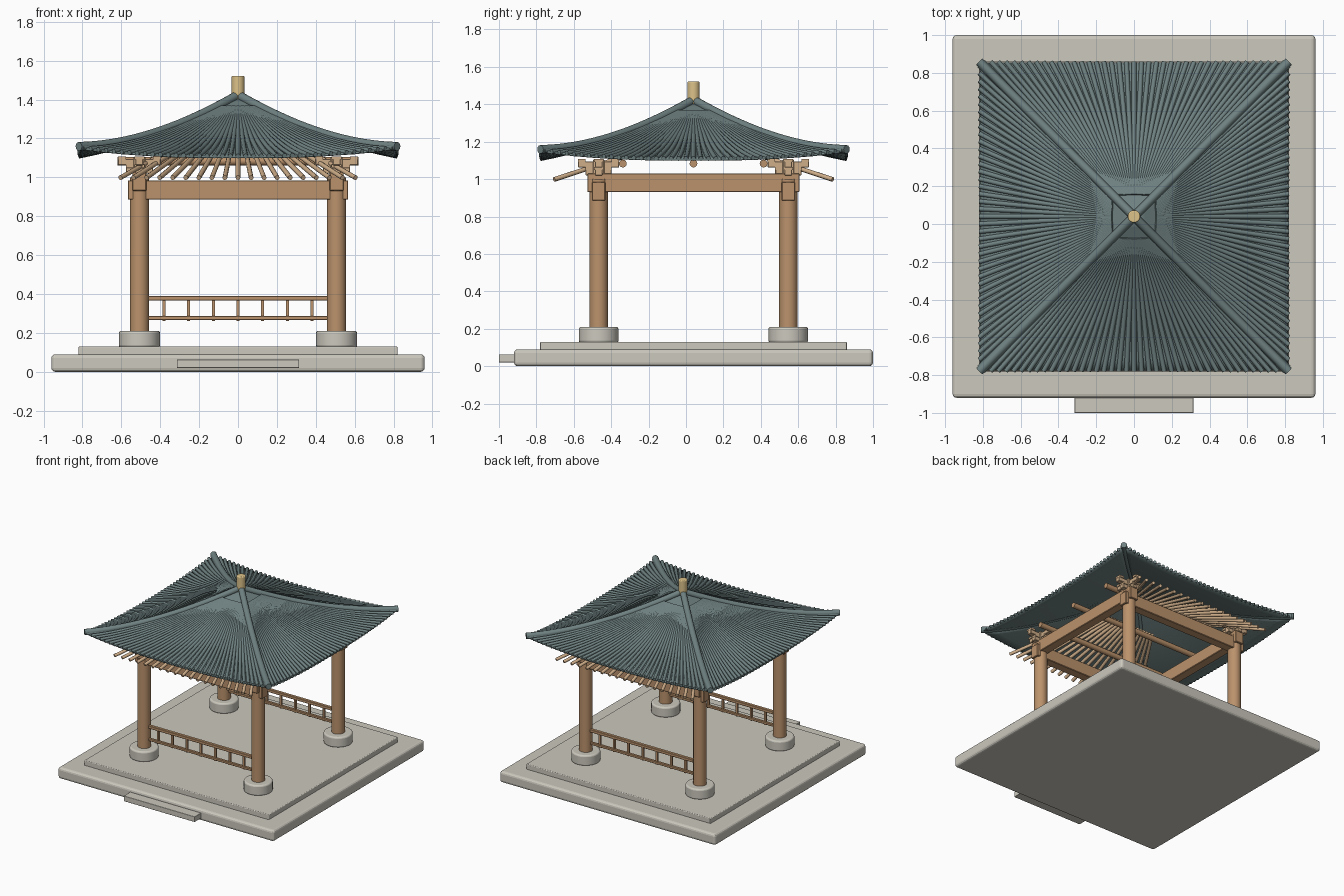
import bpy, math
from mathutils import Vector

if "Cube" in bpy.data.objects:
    bpy.data.objects.remove(bpy.data.objects["Cube"])

CY = 0.04      # centre of the pavilion in y
COL = 0.507    # column offset
R = 0.815      # roof half width


def material(name, rgb):
    m = bpy.data.materials.new(name)
    m.diffuse_color = (*rgb, 1)
    m.use_nodes = True
    m.node_tree.nodes["Principled BSDF"].inputs["Base Color"].default_value = m.diffuse_color
    return m


STONE = material("stone", (0.60, 0.58, 0.51))
WOOD = material("wood", (0.50, 0.29, 0.15))
PALE = material("pale_wood", (0.62, 0.42, 0.25))
TILE = material("roof_tile", (0.16, 0.22, 0.22))
GOLD = material("gold", (0.72, 0.54, 0.25))


def finish(ob, name, mat, bevel=0, segments=3):
    ob.name = name
    ob.data.materials.append(mat)
    if bevel:
        b = ob.modifiers.new("bevel", 'BEVEL')
        b.width, b.segments = bevel, segments
    return ob


def box(name, x0, x1, y0, y1, z0, z1, mat, bevel=0, segments=3):
    bpy.ops.mesh.primitive_cube_add(size=1, location=((x0+x1)/2, (y0+y1)/2, (z0+z1)/2))
    ob = bpy.context.object
    ob.scale = (x1-x0, y1-y0, z1-z0)
    bpy.ops.object.transform_apply(location=False, rotation=False, scale=True)
    return finish(ob, name, mat, bevel, segments)


def cbox(name, x, y, hx, hy, z0, z1, mat, bevel=0):
    return box(name, x-hx, x+hx, y-hy, y+hy, z0, z1, mat, bevel, 1)


def cyl(name, x, y, r, z0, z1, mat, bevel=0):
    bpy.ops.mesh.primitive_cylinder_add(vertices=32, radius=r, depth=z1-z0, location=(x, y, (z0+z1)/2))
    bpy.ops.object.shade_smooth_by_angle(angle=math.radians(40))
    return finish(bpy.context.object, name, mat, bevel)


def tubes(name, paths, radius, mat, res=2):
    # round rods swept along a list of paths
    cu = bpy.data.curves.new(name, 'CURVE')
    cu.dimensions = '3D'
    cu.bevel_depth, cu.bevel_resolution, cu.use_fill_caps = radius, res, True
    for path in paths:
        s = cu.splines.new('POLY')
        s.points.add(len(path)-1)
        for p, co in zip(s.points, path):
            p.co = (*co, 1)
        s.use_smooth = True
    ob = bpy.data.objects.new(name, cu)
    bpy.context.collection.objects.link(ob)
    bpy.ops.object.select_all(action='DESELECT')
    ob.select_set(True)
    bpy.context.view_layer.objects.active = ob
    bpy.ops.object.convert(target='MESH')
    ob = bpy.context.object
    bpy.ops.object.shade_smooth_by_angle(angle=math.radians(50))
    return finish(ob, name, mat)


# Stone platform and step
box("platform", -0.96, 0.96, CY-0.96, CY+0.96, 0, 0.09, STONE, 0.02)
box("upper_platform", -0.82, 0.82, CY-0.82, CY+0.82, 0.085, 0.13, STONE, 0.006)
box("step", -0.315, 0.315, -1.0, -0.90, 0.02, 0.063, STONE, 0.003)

# Columns, stone feet and bracket sets
for sx in (-1, 1):
    for sy in (-1, 1):
        x, y = sx*COL, CY+sy*COL
        cyl("column_foot", x, y, 0.106, 0.125, 0.21, STONE, 0.012)
        cyl("column", x, y, 0.049, 0.2, 1.0, WOOD)
        cbox("bracket_block", x, y, 0.03, 0.03, 0.98, 1.105, PALE, 0.003)
        for z, half in ((1.02, 0.07), (1.062, 0.11)):
            cbox("bracket_arm_x", x, y, half, 0.02, z, z+0.032, PALE, 0.003)
            cbox("bracket_arm_y", x, y, 0.02, half, z, z+0.032, PALE, 0.003)
            for d in (-1, 1):
                cbox("bracket_cap_x", x+d*(half-0.02), y, 0.02, 0.026, z+0.03, z+0.045, PALE)
                cbox("bracket_cap_y", x, y+d*(half-0.02), 0.026, 0.02, z+0.03, z+0.045, PALE)

# Tie beams
for s in (-1, 1):
    cbox("cross_beam", 0, CY+s*COL, 0.567, 0.036, 0.885, 0.985, WOOD, 0.004)
    cbox("side_beam", s*COL, CY, 0.036, 0.567, 0.93, 1.03, WOOD, 0.004)

# Low railings at front and back
for s in (-1, 1):
    y = CY+s*COL
    cbox("top_rail", 0, y, 0.47, 0.013, 0.366, 0.39, WOOD, 0.003)
    cbox("bottom_rail", 0, y, 0.47, 0.011, 0.266, 0.286, WOOD, 0.003)
    for i in range(-3, 4):
        cbox("baluster", i*0.127, y, 0.008, 0.008, 0.262, 0.38, WOOD)

# Purlins
for dy in (-0.378, 0, 0.375):
    tubes("purlin", [[(-0.62, CY+dy, 1.083), (0.62, CY+dy, 1.083)]], 0.021, WOOD, 4)

# Fanned rafters at front and back
for s in (-1, 1):
    fan = []
    for i in range(-9, 10):
        x = i/9*0.605
        fan.append([(x, CY+s*0.745, 0.998), (x*0.4, CY+s*0.12, 1.203)])
    tubes("rafters", fan, 0.0125, PALE, 2)


# Roof surface: u runs along the eave, t from the peak outward
def roof_point(u, t, side=0, dz=0.0):
    z = 1.42 - 0.31*(1.5*t - 0.5*t*t) + 0.045*abs(u)**2.5*t**3 + dz
    p = Vector((u*t*R, -t*R))
    for _ in range(side):
        p = Vector((-p.y, p.x))
    return (p.x, p.y+CY, z)


N, M = 24, 14
verts, faces = [], []
for side in range(4):
    o = len(verts)
    for j in range(M+1):
        for i in range(N+1):
            verts.append(roof_point(2*i/N-1, 0.002+0.998*j/M, side))
    for j in range(M):
        for i in range(N):
            a = o+j*(N+1)+i
            faces.append((a, a+N+1, a+N+2, a+1))
me = bpy.data.meshes.new("roof")
me.from_pydata(verts, [], faces)
roof = bpy.data.objects.new("roof", me)
bpy.context.collection.objects.link(roof)
finish(roof, "roof", TILE)
for p in me.polygons:
    p.use_smooth = True
sol = roof.modifiers.new("thickness", 'SOLIDIFY')
sol.thickness, sol.offset = 0.012, -1

# Round tile rows and corner ridges
K = 41
for side in range(4):
    rows = [[roof_point(2*(k+0.5)/K-1, 0.14+0.865*j/10, side) for j in range(11)] for k in range(K)]
    tubes("tile_rows", rows, 0.0125, TILE, 2)
    ridge = [roof_point(1, 0.02+0.985*j/14, side, 0.004) for j in range(15)]
    tubes("corner_ridge", [ridge], 0.023, TILE, 4)

# Finial
cyl("finial", 0, CY, 0.033, 1.40, 1.522, GOLD, 0.006)
